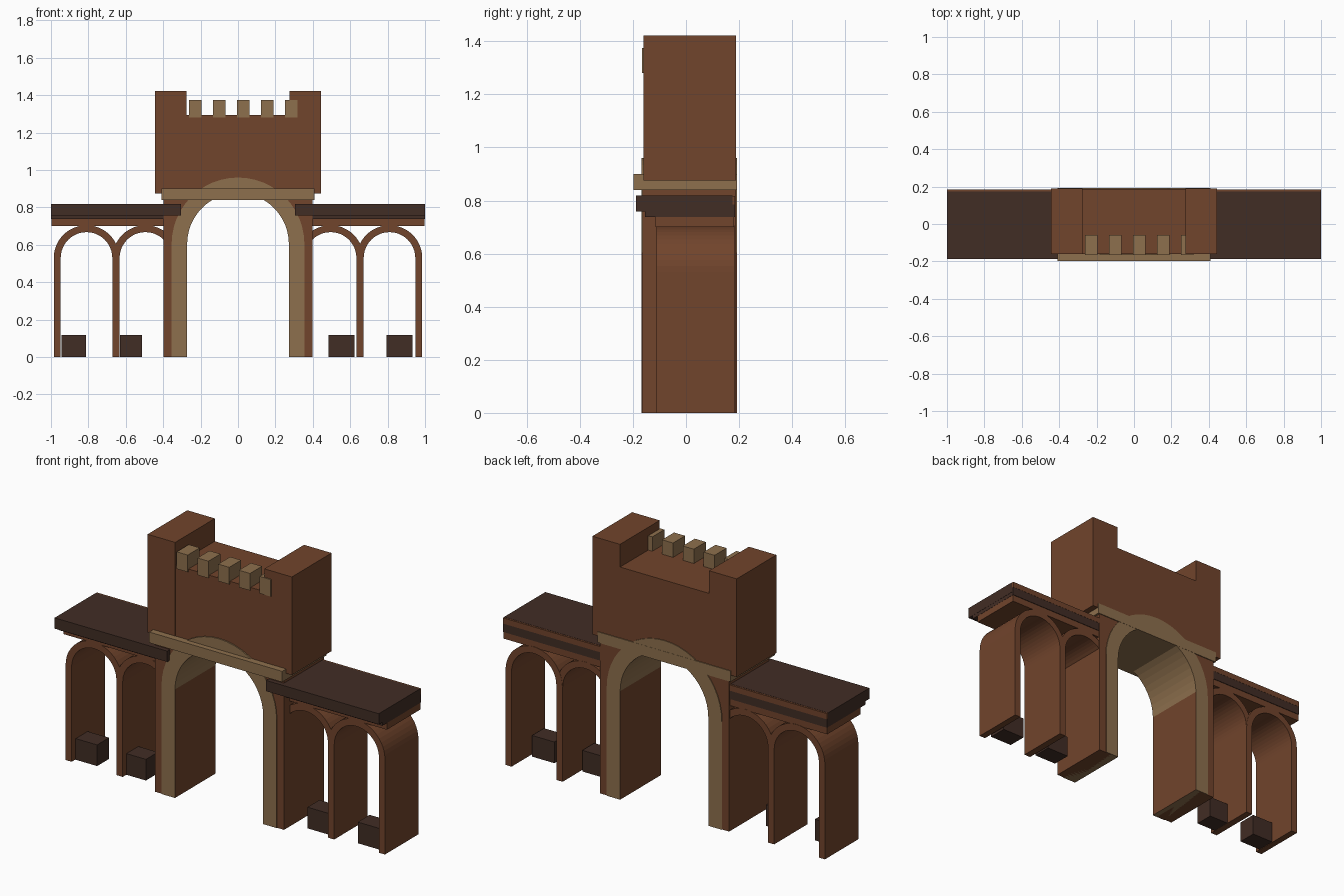
import bpy, bmesh, math

if "Cube" in bpy.data.objects:
    bpy.data.objects.remove(bpy.data.objects["Cube"])


def mat(name, rgb):
    m = bpy.data.materials.new(name)
    m.diffuse_color = (*rgb, 1)
    m.use_nodes = True
    m.node_tree.nodes["Principled BSDF"].inputs["Base Color"].default_value = m.diffuse_color
    return m


BRICK = mat("red_brown_brick", (0.165, 0.058, 0.025))
STONE = mat("tan_stone", (0.27, 0.162, 0.075))
DARK = mat("dark_timber", (0.053, 0.026, 0.018))


def finish(name, bm, *mats):
    bmesh.ops.recalc_face_normals(bm, faces=bm.faces)
    me = bpy.data.meshes.new(name)
    bm.to_mesh(me)
    bm.free()
    for m in mats:
        me.materials.append(m)
    ob = bpy.data.objects.new(name, me)
    bpy.context.collection.objects.link(ob)
    return ob


def extrude(name, pts, y0, y1, *mats):
    """Extrude an x-z outline from y0 to y1."""
    bm = bmesh.new()
    face = bm.faces.new([bm.verts.new((x, y0, z)) for x, z in pts])
    r = bmesh.ops.extrude_face_region(bm, geom=[face])
    for v in r["geom"]:
        if isinstance(v, bmesh.types.BMVert):
            v.co.y = y1
    return finish(name, bm, *mats)


def box(name, x, y, z, m):
    return extrude(name, [(x[0], z[0]), (x[1], z[0]), (x[1], z[1]), (x[0], z[1])], y[0], y[1], m)


def arc(cx, cz, r, a0, a1, n):
    return [(cx + r * math.cos(math.radians(a0 + (a1 - a0) * i / n)),
             cz + r * math.sin(math.radians(a0 + (a1 - a0) * i / n))) for i in range(n + 1)]


def arch(name, cx, cz, ro, ri, y0, y1, *mats, n=24):
    """Round arch standing on two straight legs."""
    pts = ([(cx + ro, 0)] + arc(cx, cz, ro, 0, 180, n) + [(cx - ro, 0), (cx - ri, 0)]
           + arc(cx, cz, ri, 180, 0, n) + [(cx + ri, 0)])
    return extrude(name, pts, y0, y1, *mats)


# Main gate arch: stone ring, with brick on the straight jamb sides
gate = arch("gate_arch", 0, 0.605, 0.355, 0.272, -0.167, 0.192, STONE, BRICK)
for p in gate.data.polygons:
    if abs(p.normal.x) > 0.999:
        p.material_index = 1

# Stone beam over the gate
box("gate_beam", (-0.41, 0.41), (-0.197, 0.193), (0.84, 0.90), STONE)

# Upper wall, merlons
box("upper_wall", (-0.30, 0.30), (-0.16, 0.188), (0.875, 1.295), BRICK)
for i in range(5):
    x = -0.262 + 0.128 * i
    box(f"merlon_{i + 1}", (x, x + 0.068), (-0.166, -0.06), (1.28, 1.375), STONE)

for s, side in ((-1, "left"), (1, "right")):
    def sx(a, b):
        return sorted((s * a, s * b))

    # Tower at each end of the upper wall
    box(f"{side}_tower", sx(0.275, 0.445), (-0.161, 0.189), (0.875, 1.422), BRICK)

    # Pier with the spandrel beside the gate arch
    outline = [(0.30, 0)] + arc(0, 0.605, 0.30, 0, 52, 10) + [(0.185, 0.86), (0.398, 0.86), (0.398, 0)]
    extrude(f"{side}_pier", [(s * x, z) for x, z in outline], -0.163, 0.188, BRICK)

    # Side arcade: two slim arches carrying a beam and a flat roof
    for j, cx in enumerate((0.495, 0.81)):
        arch(f"{side}_arcade_arch_{j + 1}", s * cx, 0.53, 0.175, 0.138,
             -0.112, 0.182 + 0.001 * j, BRICK)
    box(f"{side}_arcade_beam", sx(0.35, 0.998), (-0.114, 0.181), (0.70, 0.74), BRICK)
    box(f"{side}_roof_bed", sx(0.33, 0.999), (-0.155, 0.184), (0.738, 0.765), DARK)
    box(f"{side}_roof", sx(0.305, 1.0), (-0.188, 0.175), (0.758, 0.818), DARK)
    box(f"{side}_roof_back_edge", sx(0.33, 0.999), (0.17, 0.185), (0.785, 0.817), BRICK)
    box(f"{side}_roof_back_bed", sx(0.33, 0.999), (0.17, 0.184), (0.76, 0.786), DARK)

# Low blocks standing inside the arcade
for i, (a, b) in enumerate(((-0.945, -0.813), (-0.632, -0.512), (0.485, 0.622), (0.795, 0.932))):
    box(f"low_block_{i + 1}", (a, b), (-0.08, 0.025), (0, 0.118), DARK)
